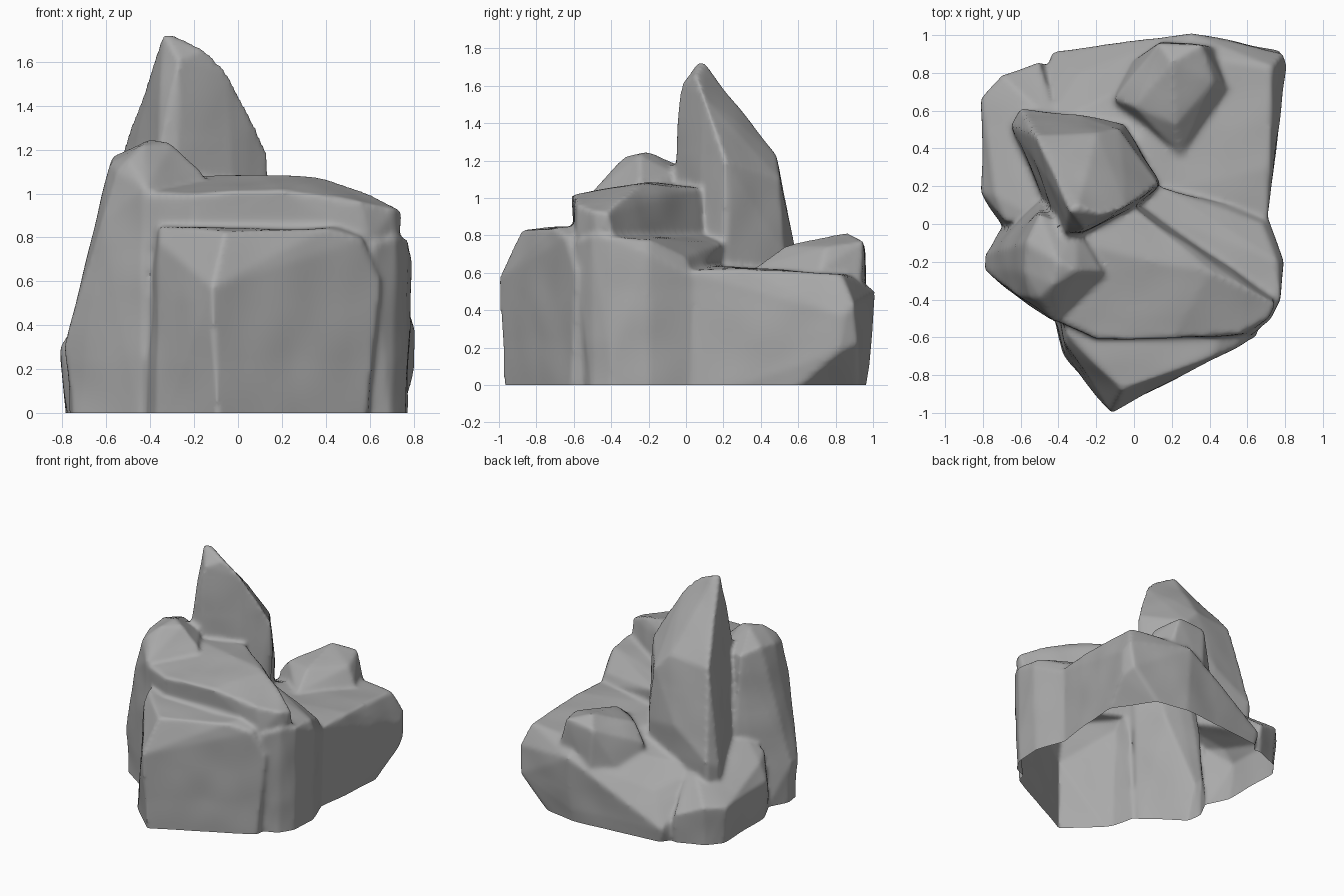
import bpy
import bmesh
from mathutils import Vector, noise

if "Cube" in bpy.data.objects:
    bpy.data.objects.remove(bpy.data.objects["Cube"])

SUNK = -.1      # rocks start below the ground and are trimmed flush later
VOXEL = .016


def add_rock(bm, foot, crown, base=SUNK):
    """Chiselled boulder: hull of a flat footprint and some crown points."""
    points = [(x, y, base) for x, y in foot] + crown
    verts = [bm.verts.new(p) for p in points]
    hull = bmesh.ops.convex_hull(bm, input=verts)
    spare = set(hull["geom_interior"]) | set(hull["geom_unused"])
    spare = [v for v in spare if isinstance(v, bmesh.types.BMVert)]
    bmesh.ops.delete(bm, geom=spare, context="VERTS")


def apply_modifier(obj, kind, **settings):
    modifier = obj.modifiers.new(kind.title(), kind)
    for key, value in settings.items():
        setattr(modifier, key, value)
    bpy.ops.object.modifier_apply(modifier=modifier.name)


bm = bmesh.new()

# Hidden core that closes the gaps between the boulders
add_rock(
    bm,
    foot=[(-.5, .6), (.55, .6), (.65, -.3), (-.5, -.3)],
    crown=[(-.45, .45, .4), (-.4, .2, .48), (.55, .4, .5), (.6, .1, .55), (.5, -.3, .7), (-.45, -.3, .7)])

# Wedge-shaped front block
add_rock(
    bm,
    foot=[(-.43, -.48), (-.38, -.7), (-.09, -.97), (.58, -.62), (.6, -.3), (-.4, -.3)],
    crown=[(-.12, -1, .57), (-.06, -.88, .83), (-.36, -.63, .78), (-.36, -.58, .85),
           (.4, -.71, .84), (.56, -.64, .79), (.65, -.59, .6), (.6, -.3, .85), (-.4, -.3, .85)])

# Side column with a sloping ledge
add_rock(
    bm,
    foot=[(.62, -.53), (.7, -.5), (.76, -.4), (.77, -.2), (.7, .01), (.2, .1), (.1, -.4)],
    crown=[(.62, -.59, .77), (.72, -.51, .8), (.77, -.4, .79), (.79, -.2, .7), (.77, -.4, .12),
           (.76, -.2, .78), (.71, .03, .58), (.68, 0, .68), (.13, .2, .76), (0, .1, .8)])

# Overhanging top slab
add_rock(
    bm, base=.76,
    foot=[(.72, -.48), (.73, -.38), (.05, .09), (-.4, .1), (-.42, -.5), (-.2, -.6), (.6, -.58)],
    crown=[(-.42, -.5, 1), (-.2, -.61, 1), (.2, -.61, 1.02), (.56, -.58, .96),
           (.71, -.5, .93), (.75, -.42, .92), (.6, -.34, 1), (.4, -.25, 1.07),
           (.1, -.2, 1.09), (0, .08, 1.05), (-.3, .1, 1.05), (-.3, -.1, 1.08)])

# Tapering shoulder rock
add_rock(
    bm,
    foot=[(-.44, -.5), (-.74, -.28), (-.76, -.15), (-.66, .05), (-.5, .2), (-.2, .1), (-.2, -.4)],
    crown=[(-.79, -.24, .3), (-.79, -.16, .3), (-.58, -.25, 1.14), (-.57, -.1, 1.17),
           (-.62, -.38, .88), (-.55, -.39, 1.1), (-.5, -.39, 1.15), (-.42, -.51, 1.02),
           (-.4, -.2, 1.25), (-.43, -.32, 1.22), (-.3, -.25, 1.23), (-.16, -.25, 1.11),
           (-.15, -.32, 1), (-.3, -.02, 1.12), (-.5, .05, 1.14)])

# Tall leaning spire
add_rock(
    bm,
    foot=[(-.6, .56), (-.62, .5), (-.5, .1), (-.35, -.08), (0, .05), (.12, .2), (-.05, .5)],
    crown=[(-.65, .52, .5), (-.6, .61, .55), (-.05, .53, .7), (-.3, .58, .75), (.13, .21, 1.2),
           (.13, .22, 1), (-.34, .07, 1.73), (-.3, .1, 1.72), (-.27, -.03, 1.61),
           (-.37, .15, 1.61), (-.15, .05, 1.66), (-.04, .09, 1.55), (.05, .15, 1.37),
           (-.36, .3, 1.45), (-.45, .34, 1.37), (-.52, .47, 1.2), (-.2, .48, 1.23),
           (-.08, .5, 1.1), (-.37, -.06, 1.15), (-.28, -.06, 1.1)])

# Low, broad back boulder, undercut at its outer corner
add_rock(
    bm,
    foot=[(.69, 0), (.72, .5), (.45, .92), (.3, .95), (-.38, .88), (-.5, .7), (-.3, .1)],
    crown=[(.7, 0, .61), (.8, .82, .18), (.77, .92, .22), (.3, .98, .1), (.81, .84, .37),
           (.79, .9, .43), (.73, .83, .59), (.3, 1.01, .5), (.3, .9, .59), (-.43, .91, .1),
           (-.3, .8, .33), (.72, .3, .62), (0, .4, .62), (.1, .15, .64), (-.5, .5, .45)])

# Knob on the back boulder
add_rock(
    bm, base=.35,
    foot=[(-.12, .64), (0, .44), (.25, .32), (.46, .48), (.54, .72), (.48, .93), (.15, .97), (-.06, .82)],
    crown=[(.13, .96, .75), (.36, .95, .77), (.2, .86, .82), (.42, .75, .73), (0, .62, .71),
           (.22, .53, .74), (-.1, .66, .6), (.25, .36, .63), (.49, .72, .62)])

# Low sloping side boulder
add_rock(
    bm,
    foot=[(-.77, .16), (-.77, .65), (-.69, .76), (-.5, .83), (-.4, .8), (-.4, .5), (-.5, .1), (-.67, -.06)],
    crown=[(-.81, .17, .3), (-.81, .66, .28), (-.7, .79, .3), (-.5, .86, .22),
           (-.68, .01, .45), (-.74, .15, .42), (-.55, .05, .53), (-.4, .5, .5)])

bmesh.ops.recalc_face_normals(bm, faces=bm.faces)
mesh = bpy.data.meshes.new("rock_cluster")
bm.to_mesh(mesh)
bm.free()
rocks = bpy.data.objects.new("rock_cluster", mesh)
bpy.context.collection.objects.link(rocks)
bpy.ops.object.select_all(action="DESELECT")
rocks.select_set(True)
bpy.context.view_layer.objects.active = rocks

# Fuse the boulders into one weathered skin
apply_modifier(rocks, "REMESH", mode="VOXEL", voxel_size=VOXEL)
apply_modifier(rocks, "SMOOTH", factor=.5, iterations=5)

# Gentle unevenness, then trim to an open underside at ground level
bm = bmesh.new()
bm.from_mesh(rocks.data)
bm.normal_update()
offsets = [v.normal * noise.noise(v.co * 4) * .01 for v in bm.verts]
for vert, offset in zip(bm.verts, offsets):
    vert.co += offset
bmesh.ops.bisect_plane(
    bm, geom=bm.verts[:] + bm.edges[:] + bm.faces[:],
    plane_co=Vector(), plane_no=Vector((0, 0, 1)), clear_inner=True)
bm.to_mesh(rocks.data)
bm.free()

# Plain grey stone
stone = bpy.data.materials.new("grey_stone")
stone.use_nodes = True
grey = (.4, .4, .4, 1)
stone.diffuse_color = grey
stone.node_tree.nodes["Principled BSDF"].inputs["Base Color"].default_value = grey
rocks.data.materials.clear()
rocks.data.materials.append(stone)
for face in rocks.data.polygons:
    face.material_index = 0
bpy.ops.object.shade_smooth_by_angle(angle=.9)
